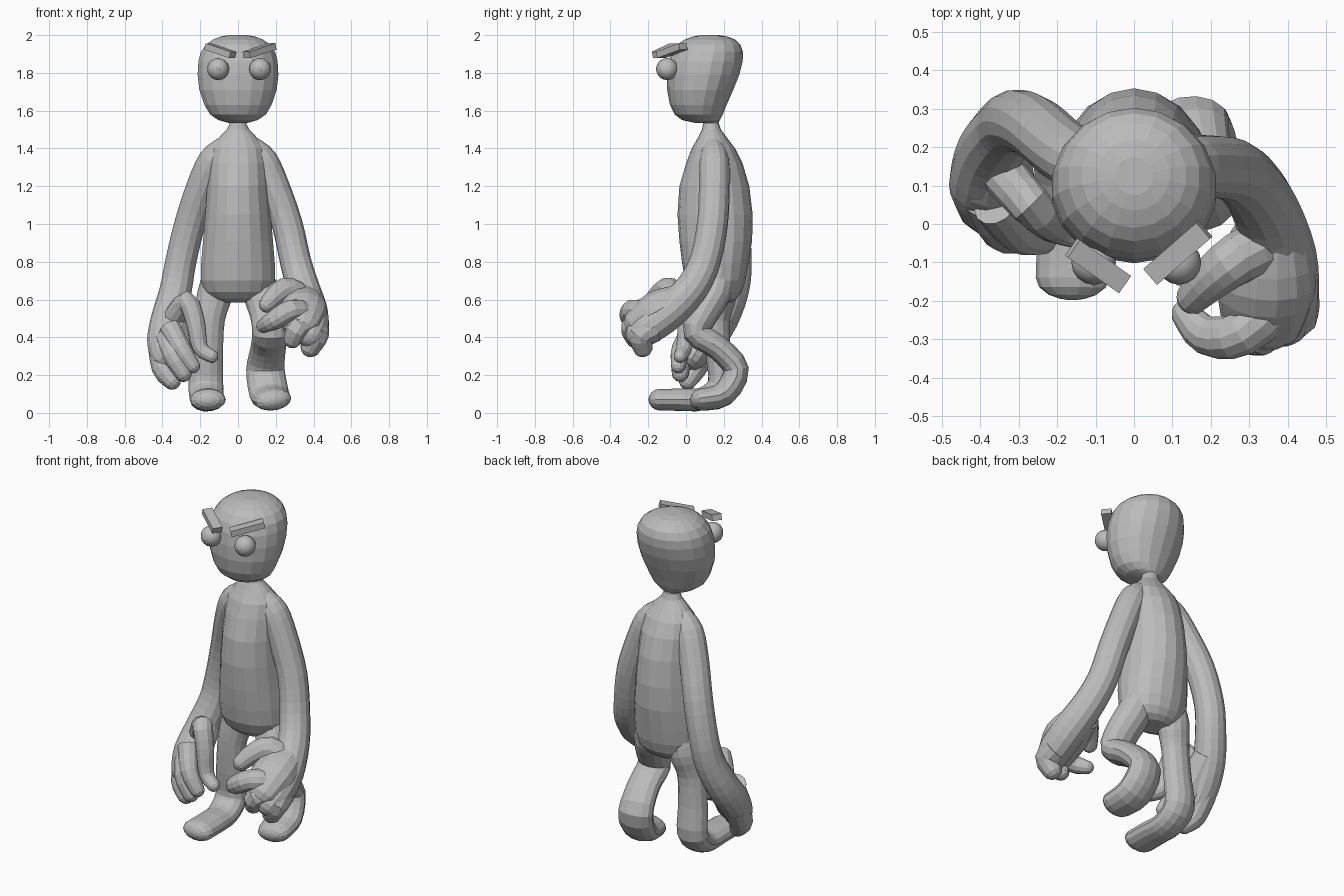
import bpy
import bmesh
import math
from mathutils import Vector

default_cube = bpy.data.objects.get("Cube")
if default_cube:
    bpy.data.objects.remove(default_cube, do_unlink=True)

clay = bpy.data.materials.new("clay_grey")
clay.use_nodes = True
clay_colour = (0.5, 0.5, 0.5, 1.0)
clay.diffuse_color = clay_colour
clay.node_tree.nodes["Principled BSDF"].inputs["Base Color"].default_value = clay_colour


def finish(name, bm):
    """Turn a bmesh into a named object in the clay colour."""
    bmesh.ops.recalc_face_normals(bm, faces=bm.faces)
    mesh = bpy.data.meshes.new(name)
    bm.to_mesh(mesh)
    bm.free()
    mesh.materials.append(clay)
    obj = bpy.data.objects.new(name, mesh)
    bpy.context.scene.collection.objects.link(obj)
    return obj


def loft(name, rings):
    """Skin a sequence of point rings and close both ends."""
    bm = bmesh.new()
    loops = [[bm.verts.new(point) for point in ring] for ring in rings]
    for lower, upper in zip(loops, loops[1:]):
        for i in range(len(lower)):
            j = (i + 1) % len(lower)
            bm.faces.new((lower[i], lower[j], upper[j], upper[i]))
    bm.faces.new(loops[0])
    bm.faces.new(loops[-1])
    return finish(name, bm)


def smooth_path(points, steps):
    """Catmull-Rom interpolation through the control points."""
    points = [Vector(p) for p in points]
    padded = [points[0]] + points + [points[-1]]
    path = []
    for a, b, c, d in zip(padded, padded[1:], padded[2:], padded[3:]):
        for s in range(steps):
            t = s / steps
            path.append(b + (c - a) * (t / 2)
                        + (a * 2 - b * 5 + c * 4 - d) * (t * t / 2)
                        + (b * 3 - a - c * 3 + d) * (t ** 3 / 2))
    return path + [points[-1]]


def limb(name, points, sides=14, steps=3, start_width=1, end_width=1):
    """Round-ended tube; every point is x, y, z, radius."""
    path = smooth_path(points, steps)
    centres = [p.to_3d() for p in path]
    radii = [p.w for p in path]
    last = len(path) - 1
    side = Vector((1, 0, 0))
    rings = []

    def ring(centre, radius, across, up, width):
        angles = [math.tau * k / sides for k in range(sides)]
        return [centre + across * (radius * width * math.cos(a))
                + up * (radius * math.sin(a)) for a in angles]

    for i, centre in enumerate(centres):
        along = (centres[min(i + 1, last)] - centres[max(i - 1, 0)]).normalized()
        side = (side - along * side.dot(along)).normalized()
        up = along.cross(side)
        width = start_width + (end_width - start_width) * i / last
        rings.append(ring(centre, radii[i], side, up, width))
    # rounded tip
    for degrees in (25, 50, 70, 83):
        turn = math.radians(degrees)
        tip = centres[-1] + along * (radii[-1] * math.sin(turn))
        rings.append(ring(tip, radii[-1] * math.cos(turn), side, up, end_width))
    return loft(name, rings)


def body_rings(sections, sides=18):
    """Oval rings from height, front, back and half width."""
    rings = []
    for z, front, back, half in sections:
        middle, depth = (front + back) / 2, (back - front) / 2
        angles = [math.tau * (k + 0.5) / sides for k in range(sides)]
        rings.append([(half * math.cos(a), middle + depth * math.sin(a), z)
                      for a in angles])
    return rings


# Torso running up into the neck
body = loft("body", body_rings([
    (.585, .1, .24, .09), (.605, .06, .27, .145), (.64, .025, .295, .18),
    (.7, -.005, .315, .198), (.79, -.02, .33, .198), (.91, -.035, .35, .188),
    (1.05, -.045, .353, .176), (1.2, -.035, .335, .165), (1.32, 0, .3, .158),
    (1.4, .03, .26, .145), (1.46, .065, .215, .1), (1.5, .085, .185, .06),
    (1.53, .09, .175, .046), (1.56, .09, .175, .046)]))

# Head with a flat face and a swept back skull
parts = [loft("head", body_rings([
    (1.535, .05, .17, .05), (1.55, -.02, .18, .105), (1.58, -.06, .195, .15),
    (1.63, -.085, .215, .18), (1.71, -.1, .25, .208), (1.79, -.102, .282, .217),
    (1.86, -.094, .3, .213), (1.91, -.075, .302, .2), (1.95, -.045, .288, .172),
    (1.975, -.01, .262, .137), (1.992, .035, .222, .094), (2, .075, .175, .05)]))]

# Eyes, pupils and slanted brows
for label, x in (("right", -.105), ("left", .117)):
    for part, size, y in (("eye", .058, -.1), ("pupil", .012, -.148)):
        bm = bmesh.new()
        bmesh.ops.create_uvsphere(bm, u_segments=16, v_segments=10, radius=size)
        bmesh.ops.translate(bm, verts=bm.verts, vec=(x, y, 1.82))
        eye = finish(label + "_" + part, bm)
        eye.data.shade_smooth()

for label, outer, inner in (
        ("right", (-.16, -.062, 1.94), (-.027, -.155, 1.895)),
        ("left", (.183, -.015, 1.94), (.045, -.135, 1.895))):
    start, end = Vector(outer), Vector(inner)
    bm = bmesh.new()
    bmesh.ops.create_cube(bm, size=1)
    bmesh.ops.scale(bm, verts=bm.verts, vec=((end - start).length, .055, .035))
    brow = finish(label + "_eyebrow", bm)
    brow.location = (start + end) / 2
    direction = end - start
    heading = math.atan2(direction.y, direction.x)
    pitch = -math.atan2(direction.z, direction.to_2d().length)
    brow.rotation_euler = (0, pitch, heading)

# Right side arm, bent backward at the elbow, running into the hand
parts.append(limb("right_arm", [
    (-.07, .14, 1.42, .05), (-.13, .155, 1.34, .078), (-.19, .195, 1.2, .082),
    (-.255, .25, 1, .082), (-.303, .268, .8, .082), (-.33, .25, .65, .085),
    (-.37, .19, .5, .09), (-.39, .11, .38, .092), (-.385, .06, .3, .08)]))
parts.append(limb("right_palm", [
    (-.345, .21, .52, .075), (-.36, .11, .41, .085), (-.345, .04, .3, .075)],
    end_width=1.45))

# Left side arm, reaching forward
parts.append(limb("left_arm", [
    (.07, .14, 1.42, .05), (.13, .15, 1.34, .078), (.19, .15, 1.2, .082),
    (.26, .14, 1, .082), (.305, .1, .8, .083), (.345, .03, .66, .088),
    (.38, -.085, .54, .095), (.39, -.19, .46, .092), (.385, -.24, .42, .08)]))
parts.append(limb("left_palm", [
    (.35, -.02, .6, .085), (.345, -.15, .545, .105), (.335, -.245, .48, .085)],
    start_width=1.15, end_width=1.3))

# Thumbs and curled fingers
digits = {
    "right_thumb": [(-.34, .13, .5, .06), (-.27, .05, .59, .055),
                    (-.225, .01, .48, .05), (-.2, -.01, .345, .042), (-.14, -.03, .3, .036)],
    "right_outer_finger": [(-.4, .1, .34, .075), (-.39, .04, .23, .065),
                           (-.35, .01, .17, .048)],
    "right_middle_finger": [(-.38, .07, .4, .065), (-.34, -.015, .3, .058),
                            (-.29, -.03, .21, .046)],
    "right_inner_finger": [(-.36, .05, .45, .06), (-.3, -.025, .34, .052),
                           (-.24, -.04, .25, .04)],
    "left_thumb": [(.36, -.05, .58, .075), (.27, -.09, .65, .068),
                   (.205, -.14, .625, .058), (.155, -.19, .575, .045)],
    "left_inner_finger": [(.37, -.2, .52, .07), (.28, -.285, .54, .06),
                          (.19, -.29, .49, .052), (.135, -.235, .46, .038)],
    "left_middle_finger": [(.38, -.22, .46, .07), (.32, -.285, .45, .062),
                           (.29, -.27, .39, .048)],
    "left_outer_finger": [(.405, -.17, .45, .075), (.41, -.235, .41, .07),
                          (.385, -.23, .35, .055)],
}
for name, points in digits.items():
    parts.append(limb(name, points, sides=12))

# Legs ending in soft feet, the left one deeply bent
parts.append(limb("right_leg", [
    (-.1, .18, .74, .08), (-.122, .185, .63, .085), (-.152, .165, .5, .07),
    (-.165, .17, .32, .067), (-.17, .18, .15, .067), (-.165, .09, .075, .062),
    (-.16, -.03, .07, .06), (-.16, -.14, .07, .058)], end_width=1.65))
parts.append(limb("left_leg", [
    (.1, .18, .74, .08), (.125, .15, .63, .088), (.16, .09, .52, .08),
    (.17, .055, .425, .073), (.16, .17, .345, .067), (.145, .265, .23, .068),
    (.165, .2, .1, .066), (.185, .08, .07, .058)], end_width=1.7))

# Fuse head, limbs and fingers with the torso into one continuous skin
for part in parts:
    union = body.modifiers.new("join_" + part.name, "BOOLEAN")
    union.operation = "UNION"
    union.solver = "EXACT"
    union.use_self = True
    union.object = part
depsgraph = bpy.context.evaluated_depsgraph_get()
fused = bpy.data.meshes.new_from_object(body.evaluated_get(depsgraph))
body.modifiers.clear()
body.data = fused
for part in parts:
    bpy.data.objects.remove(part, do_unlink=True)
